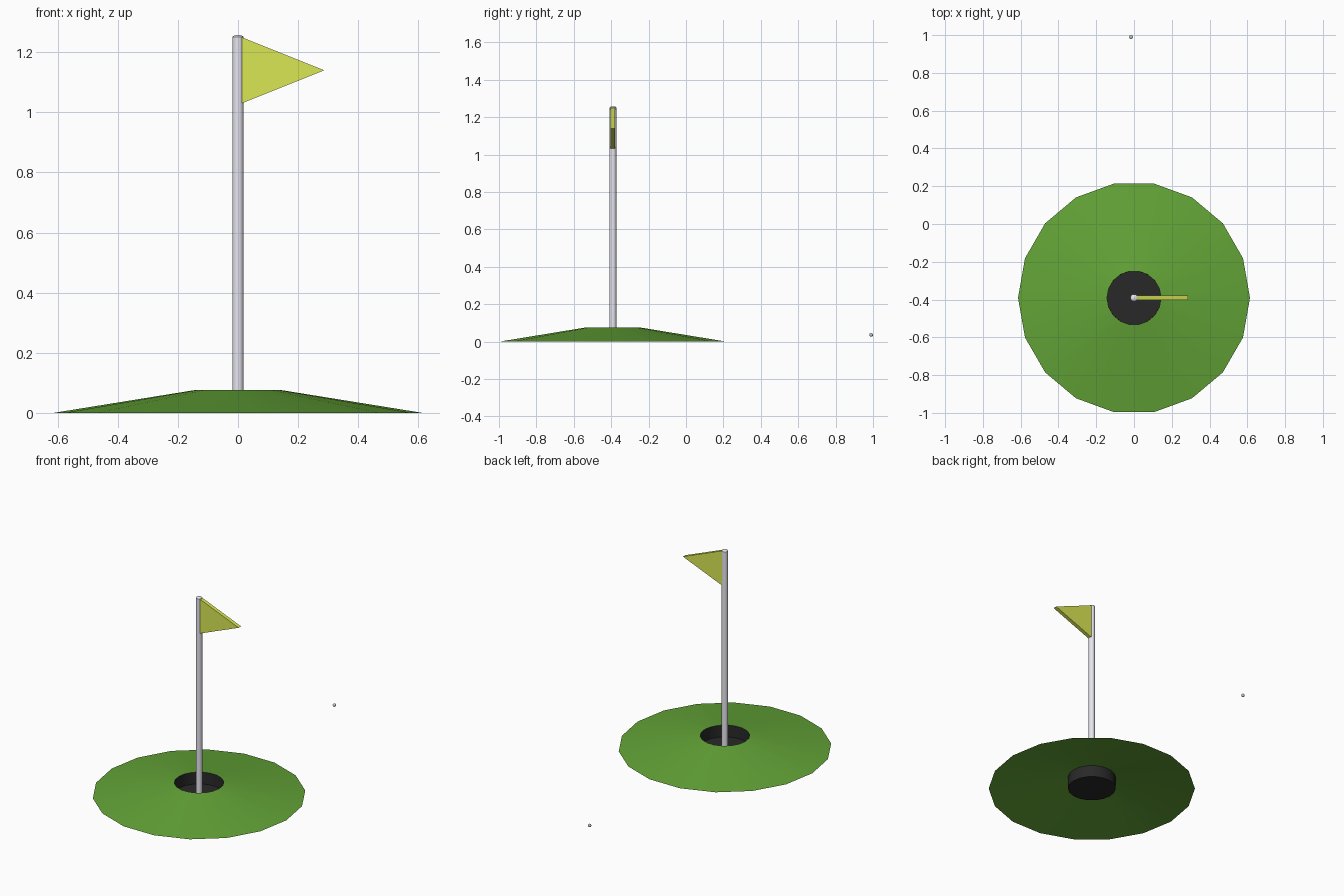
import bpy, bmesh, math

if "Cube" in bpy.data.objects:
    bpy.data.objects.remove(bpy.data.objects["Cube"])

CY = -0.391  # y of the hole centre


def material(name, color):
    m = bpy.data.materials.new(name)
    m.diffuse_color = (*color, 1)
    m.use_nodes = True
    m.node_tree.nodes["Principled BSDF"].inputs["Base Color"].default_value = m.diffuse_color
    return m


def finish(name, bm, mat=None, smooth=True):
    bmesh.ops.remove_doubles(bm, verts=bm.verts, dist=1e-5)
    me = bpy.data.meshes.new(name)
    bm.to_mesh(me)
    bm.free()
    ob = bpy.data.objects.new(name, me)
    bpy.context.collection.objects.link(ob)
    if mat:
        me.materials.append(mat)
    if smooth:
        bpy.ops.object.select_all(action='DESELECT')
        ob.select_set(True)
        bpy.context.view_layer.objects.active = ob
        bpy.ops.object.shade_smooth_by_angle(angle=math.radians(35))
    return ob


def lathe(name, profile, sides, mat=None):
    """Spin a list of (radius, z) around the hole axis."""
    bm = bmesh.new()
    rings = [[bm.verts.new((r * math.cos(2 * math.pi * i / sides),
                            CY + r * math.sin(2 * math.pi * i / sides), z))
              for i in range(sides)] if r else [bm.verts.new((0, CY, z))]
             for r, z in profile]
    for a, b in zip(rings, rings[1:]):
        for i in range(sides):
            j = (i + 1) % sides
            quad = [a[i % len(a)], a[j % len(a)], b[j % len(b)], b[i % len(b)]]
            bm.faces.new(list(dict.fromkeys(quad)))
    return finish(name, bm, mat)


green = material("grass", (0.125, 0.37, 0.038))
dark = material("cup_black", (0.022, 0.022, 0.023))
yellow = material("flag_yellow", (0.70, 0.80, 0.09))
metal = material("pole_grey", (0.80, 0.79, 0.86))

# Sloping green, open underneath
lathe("green_mound", [(0.614, 0), (0.143, 0.076)], 18, green)

# Cup sunk in the middle: straight wall running down to the floor
lathe("hole_cup", [(0.143, 0.076), (0.1425, 0.001), (0, 0.001)], 18, dark)

# Pole with slightly domed top
lathe("flag_pole", [(0, 0.002), (0.019, 0.002), (0.019, 1.251), (0.012, 1.256), (0, 1.258)], 12, metal)

# Triangular pennant
bm = bmesh.new()
tri = [(0.012, 1.03), (0.287, 1.14), (0.012, 1.25)]
face = bm.faces.new([bm.verts.new((x, CY - 0.012, z)) for x, z in tri])
ext = bmesh.ops.extrude_face_region(bm, geom=[face])
bmesh.ops.translate(bm, vec=(0, 0.024, 0),
                    verts=[v for v in ext["geom"] if isinstance(v, bmesh.types.BMVert)])
bmesh.ops.recalc_face_normals(bm, faces=bm.faces)
finish("flag", bm, yellow, smooth=False)

# Small ball lying away from the hole
bm = bmesh.new()
bmesh.ops.create_uvsphere(bm, u_segments=16, v_segments=10, radius=0.01)
bmesh.ops.translate(bm, verts=bm.verts, vec=(-0.016, 0.99, 0.036))
finish("ball", bm)
